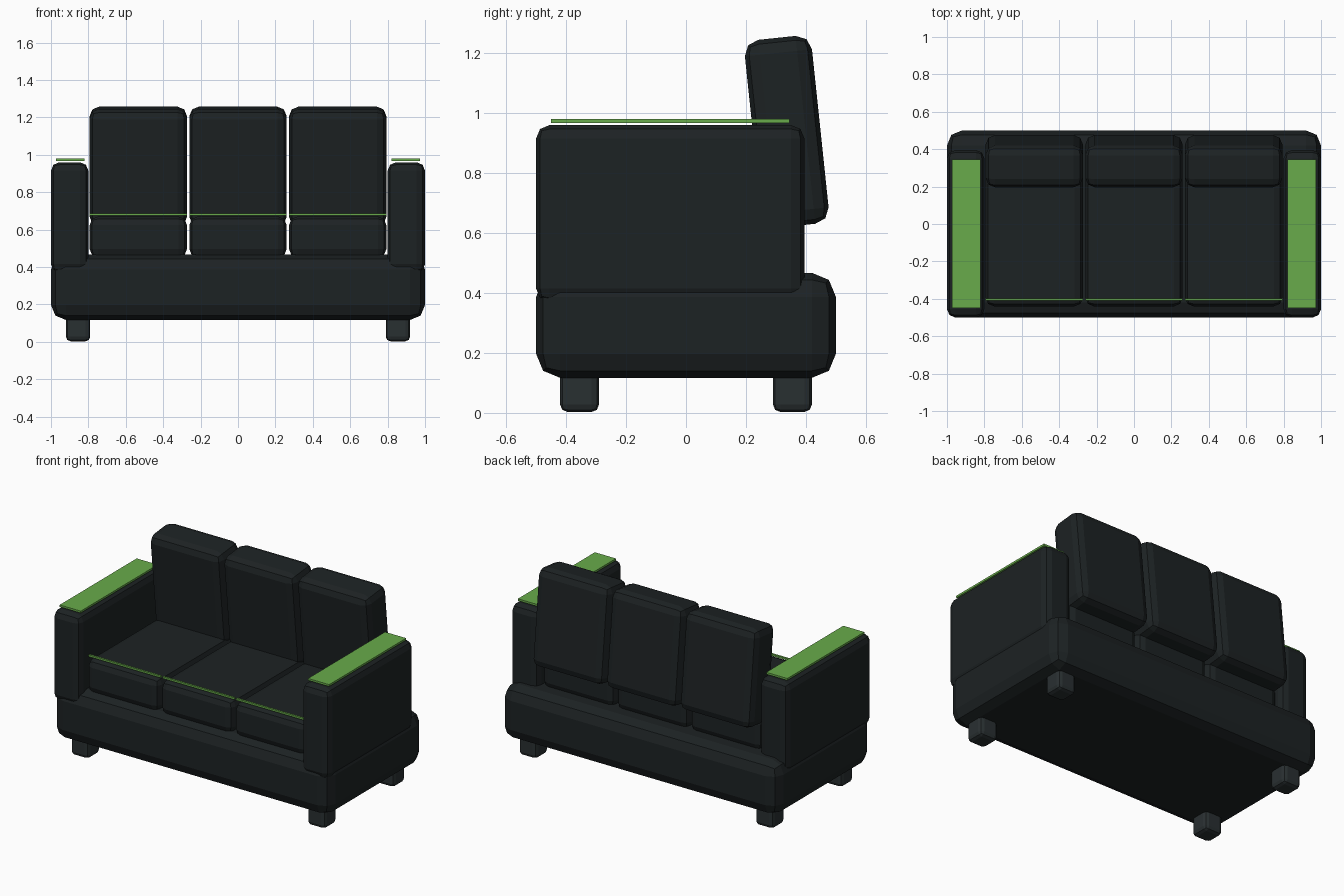
import bpy
from math import radians

if "Cube" in bpy.data.objects:
    bpy.data.objects.remove(bpy.data.objects["Cube"])


def material(name, rgb):
    m = bpy.data.materials.new(name)
    m.diffuse_color = (*rgb, 1)
    m.use_nodes = True
    m.node_tree.nodes["Principled BSDF"].inputs["Base Color"].default_value = m.diffuse_color
    return m


LEATHER = material("dark_leather", (0.012, 0.016, 0.017))
FOOT = material("dark_foot", (0.022, 0.029, 0.031))
GREEN = material("green_trim", (0.14, 0.41, 0.07))


def box(name, lo, hi, mat, bevel=0.0, tilt=0.0):
    """Box between two corners, with an optional two-segment bevel and x tilt."""
    centre = [(a + b) / 2 for a, b in zip(lo, hi)]
    bpy.ops.mesh.primitive_cube_add(size=1, location=centre)
    ob = bpy.context.object
    ob.name = name
    ob.scale = [b - a for a, b in zip(lo, hi)]
    bpy.ops.object.transform_apply(location=False, rotation=False, scale=True)
    ob.rotation_euler.x = radians(tilt)
    ob.data.materials.append(mat)
    if bevel:
        mod = ob.modifiers.new("rounded_edges", 'BEVEL')
        mod.width = bevel
        mod.segments = 2
    return ob


def box_x(name, cx, width, y, z, mat, bevel=0.0, tilt=0.0):
    return box(name, (cx - width / 2, y[0], z[0]), (cx + width / 2, y[1], z[1]),
               mat, bevel, tilt)


# Base
box("base", (-1, -0.5, 0.117), (1, 0.5, 0.467), LEATHER, 0.08)

# Arms, arm trims and feet on both sides
for side, s in (("left", -1), ("right", 1)):
    box_x(side + "_arm", s * 0.9, 0.2, (-0.5, 0.395), (0.37, 0.96), LEATHER, 0.045)
    box_x(side + "_arm_trim", s * 0.898, 0.152, (-0.45, 0.345), (0.967, 0.98), GREEN)
    for end, y in (("front", -0.355), ("back", 0.355)):
        box_x(f"{side}_{end}_foot", s * 0.855, 0.13, (y - 0.065, y + 0.065),
              (0.003, 0.16), FOOT, 0.025)

# Seat cushions, their front trims and the tilted back cushions
for label, x in (("left", -0.533), ("middle", 0), ("right", 0.533)):
    box_x(label + "_seat_cushion", x, 0.52, (-0.44, 0.36), (0.45, 0.67), LEATHER, 0.045)
    box_x(label + "_seat_trim", x, 0.52, (-0.41, -0.397), (0.675, 0.687), GREEN)
    box_x(label + "_back_cushion", x, 0.52, (0.2235, 0.4485), (0.6225, 1.2525),
          LEATHER, 0.05, 6)
